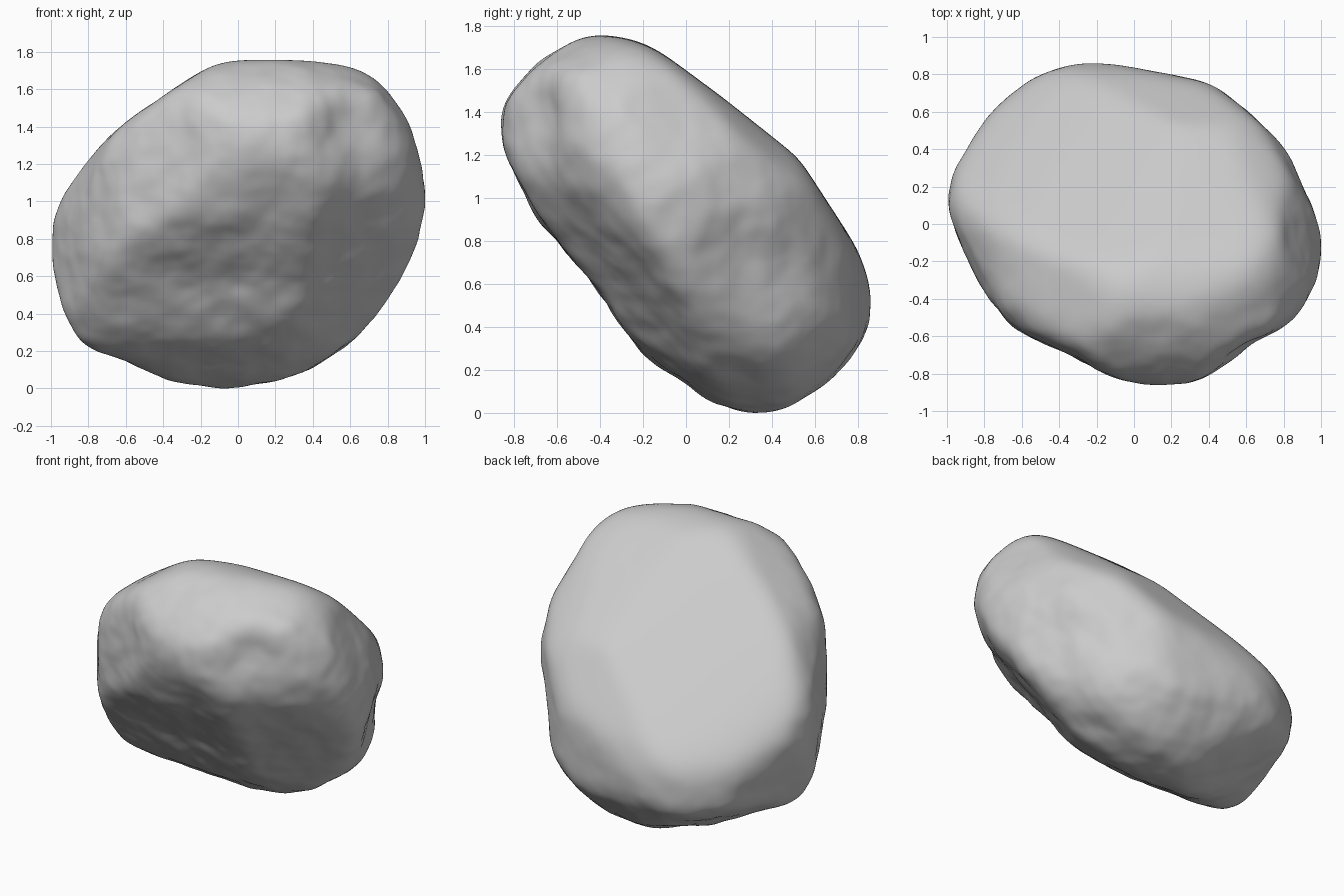
import bpy, bmesh, math
from mathutils import Vector, noise

cube = bpy.data.objects.get("Cube")
if cube:
    bpy.data.objects.remove(cube, do_unlink=True)

CENTRE = Vector((0, 0, 0.88))
GROW = 1.011  # makes up for the shrinkage of the smoothing

# Outlines of the boulder about its centre, counter-clockwise
FRONT = [(1, .07), (.98, .47), (.9, .65), (.74, .83), (.4, .88), (.05, .88),
         (-.13, .85), (-.55, .57), (-.86, .32), (-.97, .07), (-1, -.13), (-.95, -.43),
         (-.85, -.65), (-.58, -.73), (-.4, -.84), (0, -.88), (.38, -.78), (.62, -.62),
         (.86, -.37), (.97, -.08)]
SIDE = [(.86, -.33), (.8, -.13), (.52, .3), (.18, .57), (-.17, .83), (-.4, .88),
        (-.55, .83), (-.78, .65), (-.87, .47), (-.84, .32), (-.68, .02), (-.4, -.31),
        (-.2, -.6), (.15, -.85), (.35, -.88), (.5, -.84), (.68, -.72), (.84, -.5)]
TOP = [(1, -.2), (.98, 0), (.9, .25), (.82, .4), (.6, .6), (.4, .75), (0, .83), (-.2, .87),
       (-.5, .8), (-.8, .58), (-.97, .3), (-1, .1), (-.93, -.1), (-.85, -.27), (-.68, -.53),
       (-.3, -.71), (-.15, -.8), (.1, -.87), (.35, -.84), (.6, -.65), (.92, -.47)]
FRONT_CORNER = [(.9, .01), (.86, .23), (.72, .34), (.53, .5), (.38, .56), (.07, .61),
                (-.2, .64), (-.49, .61), (-.68, .51), (-.83, .33), (-.89, .07), (-.87, -.17),
                (-.74, -.44), (-.46, -.59), (-.11, -.68), (.26, -.71), (.5, -.69),
                (.7, -.59), (.8, -.41)]
BACK_CORNER = [(.88, -.05), (.86, .27), (.74, .56), (.58, .84), (.37, .94), (.02, 1.03),
               (-.16, 1.04), (-.44, 1.01), (-.64, .84), (-.74, .62), (-.86, .42), (-.9, .08),
               (-.84, -.24), (-.8, -.52), (-.66, -.72), (-.41, -.89), (-.16, -.97),
               (.17, -.93), (.74, -.78), (.82, -.58)]
EDGE_ON = [(.99, -.2), (.94, -.08), (.76, .08), (.51, .26), (.11, .51), (-.32, .75),
           (-.66, .86), (-.79, .81), (-.91, .66), (-1.01, .32), (-.97, .16), (-.75, -.08),
           (-.34, -.52), (-.07, -.62), (.2, -.8), (.57, -.88), (.7, -.82), (.85, -.58)]


def corner_axes(x, y, rise):
    """Right and up axes of an outline seen 30 degrees off the y axis and the ground."""
    eye = Vector((x * 0.5, y * math.cos(math.pi / 6), 0))
    side = Vector((-eye.y, eye.x, 0))
    eye *= math.cos(math.pi / 6)
    eye.z = rise * 0.5
    return side, eye.cross(side)


X, Y, Z = Vector((1, 0, 0)), Vector((0, 1, 0)), Vector((0, 0, 1))
OUTLINES = [(FRONT, X, Z), (SIDE, Y, Z), (TOP, X, Y),
            (FRONT_CORNER, *corner_axes(1, -1, 1)),
            (BACK_CORNER, *corner_axes(-1, 1, 1)),
            (EDGE_ON, *corner_axes(1, 1, -1))]

# Flat upper and lower slab faces: direction and distance from the centre
SLAB = Vector((-.17, .61, .77)).normalized()
FACETS = [(SLAB, .52), (Vector((.24, -.63, -.74)).normalized(), .6)]

# Local dents (+) and bumps (-): place, radius, depth
DENTS = [((.55, -.62, 1.42), .12, .05), ((.2, -.62, 1.1), .16, .02),
         ((-.05, -.6, .97), .1, -.02), ((.75, .3, .7), .2, .02)]


def cross(a, b):
    return a[0] * b[1] - a[1] * b[0]


def reach(outline, u):
    """Distance along u at which a ray from the centre leaves the outline."""
    for a, b in zip(outline, outline[1:] + outline[:1]):
        if cross(a, u) >= 0 and cross(u, b) >= 0:
            turn = cross(u, (b[0] - a[0], b[1] - a[1]))
            if turn > 1e-6:
                return cross(a, b) / turn
    return 10


# Boulder body: a sphere pulled in to the outlines and facets
bm = bmesh.new()
bmesh.ops.create_icosphere(bm, subdivisions=7, radius=1)
for v in bm.verts:
    u = v.co.normalized()
    r = min(reach(line, (u.dot(right), u.dot(up))) for line, right, up in OUTLINES)
    for n, d in FACETS:
        if n.dot(u) > 0.1:
            r = min(r, d / n.dot(u))
    v.co = u * r * GROW
for _ in range(60):
    bmesh.ops.smooth_vert(bm, verts=bm.verts, factor=0.5,
                          use_axis_x=True, use_axis_y=True, use_axis_z=True)

# Weathering: lumps everywhere except on the flat upper slab face
bm.normal_update()
moves = []
for v in bm.verts:
    rough = min(1, max(0.05, 1.15 - v.normal.dot(SLAB) * 1.3))
    p = v.co
    lump = noise.noise(p * 3) * .01 + noise.noise(p * 6) * .01 + noise.noise(p * 12) * .003
    for place, radius, depth in DENTS:
        gap = (p + CENTRE - Vector(place)).length / radius
        lump -= depth * math.exp(-gap * gap)
    moves.append(v.normal * lump * rough)
for v, m in zip(bm.verts, moves):
    v.co += m

mesh = bpy.data.meshes.new("boulder")
bm.to_mesh(mesh)
bm.free()
mesh.shade_smooth()
boulder = bpy.data.objects.new("boulder", mesh)
boulder.location.z = -min(v.co.z for v in mesh.vertices)
bpy.context.collection.objects.link(boulder)

# Stone colour
stone = bpy.data.materials.new("grey stone")
stone.use_nodes = True
colour = (0.6, 0.6, 0.6, 1)
stone.diffuse_color = colour
bsdf = stone.node_tree.nodes["Principled BSDF"]
bsdf.inputs["Base Color"].default_value = colour
bsdf.inputs["Roughness"].default_value = 0.9
mesh.materials.append(stone)
